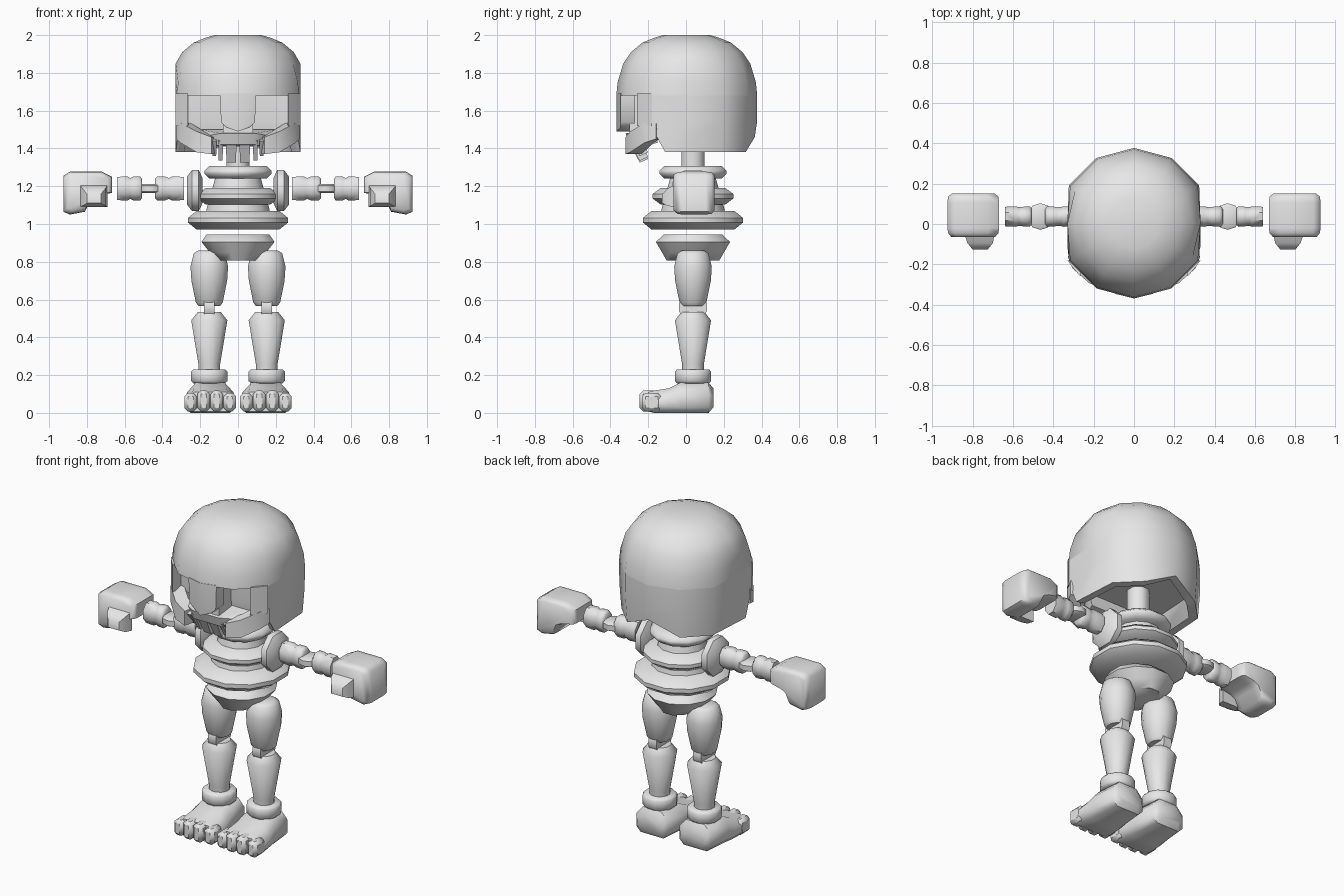
import bpy, bmesh, math
from mathutils import Vector

if "Cube" in bpy.data.objects:
    bpy.data.objects.remove(bpy.data.objects["Cube"])

bone = bpy.data.materials.new("bone_grey")
bone.diffuse_color = (0.8, 0.8, 0.8, 1)
bone.use_nodes = True
bone.node_tree.nodes["Principled BSDF"].inputs["Base Color"].default_value = bone.diffuse_color
CY = 0.037  # depth of the body axis


def finish(name, bm, mirror=False, bevel=0.0, angle=50):
    bmesh.ops.recalc_face_normals(bm, faces=bm.faces)
    me = bpy.data.meshes.new(name)
    bm.to_mesh(me)
    bm.free()
    me.materials.append(bone)
    ob = bpy.data.objects.new(name, me)
    bpy.context.collection.objects.link(ob)
    bpy.ops.object.select_all(action='DESELECT')
    ob.select_set(True)
    bpy.context.view_layer.objects.active = ob
    bpy.ops.object.shade_smooth_by_angle(angle=math.radians(angle))
    if bevel:
        b = ob.modifiers.new("Bevel", 'BEVEL')
        b.width, b.segments, b.limit_method = bevel, 1, 'ANGLE'
    if mirror:
        m = ob.modifiers.new("Mirror", 'MIRROR')
        m.use_mirror_merge = False
    return ob


def loft(name, rings, **kw):
    """Skin equal-length closed rings and cap both ends."""
    bm = bmesh.new()
    rows = [[bm.verts.new(p) for p in r] for r in rings]
    n = len(rows[0])
    for a, b in zip(rows, rows[1:]):
        for i in range(n):
            j = (i + 1) % n
            bm.faces.new((a[i], a[j], b[j], b[i]))
    bm.faces.new(rows[0])
    bm.faces.new(rows[-1])
    return finish(name, bm, **kw)


def turned(name, prof, cx=0.0, cz=0.0, axis='Z', n=12, **kw):
    """Stack of ellipses along an axis; prof rows are (position, ra, rb)."""
    rings = []
    for pos, ra, rb in prof:
        r = []
        for i in range(n):
            t = 2 * math.pi * (i + 0.5) / n
            a, b = ra * math.cos(t), rb * math.sin(t)
            r.append((cx + a, CY + b, pos) if axis == 'Z' else (pos, CY + a, cz + b))
        rings.append(r)
    return loft(name, rings, **kw)


def round_z(name, prof, **kw):
    return turned(name, [(z, r, r) for z, r in prof], **kw)


def hull(name, pts, **kw):
    bm = bmesh.new()
    for p in pts:
        bm.verts.new(p)
    bmesh.ops.convex_hull(bm, input=bm.verts)
    bmesh.ops.dissolve_limit(bm, angle_limit=0.01, verts=bm.verts, edges=bm.edges)
    return finish(name, bm, **kw)


def box(name, lo, hi, **kw):
    return hull(name, [(x, y, z) for x in (lo[0], hi[0])
                       for y in (lo[1], hi[1]) for z in (lo[2], hi[2])], **kw)


# ---- skull dome: twelve sides, flattened at the temples
def head_pt(i, r, z):
    t = math.pi / 6 * i
    return Vector((max(-.33, min(.33, r * math.sin(t))), .004 + r * math.cos(t), z))


dome = [(1.68, .373), (1.75, .366), (1.85, .336), (1.91, .295), (1.96, .235), (1.985, .175), (2.0, .125)]
loft("skull_dome", [[head_pt(i, r, z) for i in range(12)] for z, r in dome])

# ---- back and sides of the skull, with a hollow underside
ids = range(-4, 5)
upper = [head_pt(i, .373, 1.68) for i in ids]
mid = [head_pt(i, .372, 1.54) for i in ids]
rim = []
for i in ids:
    p = head_pt(i, .36, 1.38)
    if i == 0:
        p.z = 1.46
    elif abs(i) == 4:
        p.z = 1.5
    elif abs(i) == 3:
        p.y = -.11
    rim.append(p)
inner = [Vector((p.x * .86, p.y * .86, p.z)) for p in rim]
roof = [Vector((p.x * .8, p.y * .8, 1.5)) for p in rim]
loft("skull_back", [upper, mid, rim, inner, roof], angle=60)

# ---- face: nose guard, temple posts, cheekbones, upper jaw and teeth
nose_pts = []
for y0, y1 in ((-.369, -.346), (-.29, -.27)):
    nose_pts += [(0, y0, 1.69), (0, y0, 1.49), (.095, y1, 1.69), (-.095, y1, 1.69),
                 (.06, y1, 1.51), (-.06, y1, 1.51), (.09, y1, 1.54), (-.09, y1, 1.54)]
hull("nose_guard", nose_pts)
box("nose_bridge", (-.08, -.3, 1.46), (.08, -.16, 1.68))
hull("temple_post", [(x, y, z) for z in (1.52, 1.69)
     for x, y in ((.33, -.18), (.265, -.26), (.262, -.18), (.305, -.215))], mirror=True)
cheek = [((.328, -.16), (.275, -.14), 1.54, 1.45),
         ((.305, -.22), (.25, -.17), 1.535, 1.43),
         ((.22, -.295), (.18, -.225), 1.49, 1.38),
         ((.14, -.32), (.12, -.24), 1.46, 1.37)]
loft("cheekbone", [[(*o, t), (*o, b), (*i, b), (*i, t)] for o, i, t, b in cheek], mirror=True)
hull("upper_jaw", [(s * x, y, z) for s in (-1, 1) for x, y, z in
     ((.09, -.32, 1.48), (.15, -.27, 1.47), (.09, -.3, 1.42), (.15, -.25, 1.41),
      (.2, -.15, 1.5), (.18, -.15, 1.43))])


def tooth(name, x, w, tip):
    hull(name, [(x + s * w * k, y, z) for s in (-1, 1) for k, y, z in
         ((1, -.305, 1.44), (1, -.255, 1.46), (.8, -.245, tip), (.8, -.2, tip + .02))], mirror=True)


tooth("front_tooth", .036, .03, 1.325)
tooth("side_tooth", .092, .013, 1.335)
tooth("back_tooth", .125, .012, 1.36)

# ---- neck, rib cage and pelvis
round_z("neck", [(1.26, .066), (1.51, .066)], n=8)
round_z("chest_core", [(1.0, .185), (1.08, .172), (1.26, .12)])
for nm, z, h, r, e in (("collar_ring", 1.274, .034, .184, .028),
                       ("middle_rib_ring", 1.147, .044, .222, .045),
                       ("lower_rib_ring", 1.02, .05, .274, .048)):
    round_z(nm, [(z - h, r - e), (z - h * .25, r), (z + h * .25, r), (z + h, r - e)])
turned("pelvis", [(.808, .11, .145), (.85, .155, .17), (.905, .2, .203), (.945, .172, .16)])

# ---- arms
turned("shoulder", [(.187, .07, .07), (.208, .116, .118), (.243, .116, .118), (.27, .075, .08)],
       cz=1.177, axis='X', n=8, mirror=True)
for nm, a, b in (("upper_arm", .287, .44), ("forearm", .64, .507)):
    d = b - a
    turned(nm, [(a, .052, .066), (a + d * .4, .055, .07), (a + d * .52, .05, .06),
                (a + d * .65, .052, .068), (b - d * .08, .055, .068), (b, .044, .055)],
           cz=1.188, axis='X', n=8, mirror=True)
round_z("elbow", [(1.163, .05), (1.172, .066), (1.204, .066), (1.213, .05)],
        cx=.464, n=10, mirror=True)
turned("elbow_pin", [(.41, .025, .022), (.53, .025, .022)], cz=1.188, axis='X', n=8, mirror=True)

# ---- hands: fist side outline swept through the depth, plus a thumb
fist = [(.668, 1.165), (.668, 1.25), (.72, 1.277), (.89, 1.277), (.925, 1.255),
        (.925, 1.065), (.89, 1.05), (.81, 1.065), (.78, 1.13), (.74, 1.15)]
fx, fz = .8, 1.18


def fist_ring(y, k):
    return [(fx + (x - fx) * k, y, fz + (z - fz) * k) for x, z in fist]


loft("fist", [fist_ring(-.065, .84), fist_ring(-.045, .97), fist_ring(-.02, 1), fist_ring(.105, 1),
              fist_ring(.135, .97), fist_ring(.15, .84)], mirror=True, angle=60)
hull("thumb", [(x, -.05, z) for x in (.69, .84) for z in (1.09, 1.21)] +
     [(x, -.095, z) for x in (.7, .825) for z in (1.095, 1.19)] +
     [(x, -.126, z) for x in (.725, .8) for z in (1.11, 1.16)], mirror=True)

# ---- legs
LX = .152
round_z("thigh", [(.567, .06), (.585, .074), (.7, .098), (.775, .103), (.845, .085), (.86, .06)],
        cx=LX, mirror=True)
turned("knee", [(LX - .027, .077, .077), (LX + .027, .077, .077)],
       cz=.56, axis='X', n=12, mirror=True)
round_z("shin", [(.2, .058), (.26, .06), (.49, .099), (.533, .064)], cx=LX, mirror=True)
round_z("ankle_ring", [(.155, .085), (.168, .099), (.218, .099), (.23, .088)], cx=LX, mirror=True)

# ---- feet: lofted heel to instep, with four toes
FX = .147
foot = [(.145, .085, .03, .13), (.12, .108, .0, .16), (-.03, .122, .0, .16),
        (-.09, .132, .0, .13), (-.17, .135, .0, .118), (-.2, .13, .008, .11)]
loft("foot", [[(FX - w, y, b + .03), (FX - w + .03, y, b), (FX + w - .03, y, b), (FX + w, y, b + .03),
               (FX + w, y, t - .05), (FX + w - .045, y, t), (FX - w + .045, y, t), (FX - w, y, t - .05)]
              for y, w, b, t in foot], mirror=True)
for k in range(4):
    x = FX + (k - 1.5) * .069
    tip = -.245 + (.012 if k in (0, 3) else 0)
    top = .105 if k in (0, 3) else .118
    box("toe_%d" % (k + 1), (x - .033, tip, .008), (x + .033, -.13, top), bevel=.018, mirror=True)
